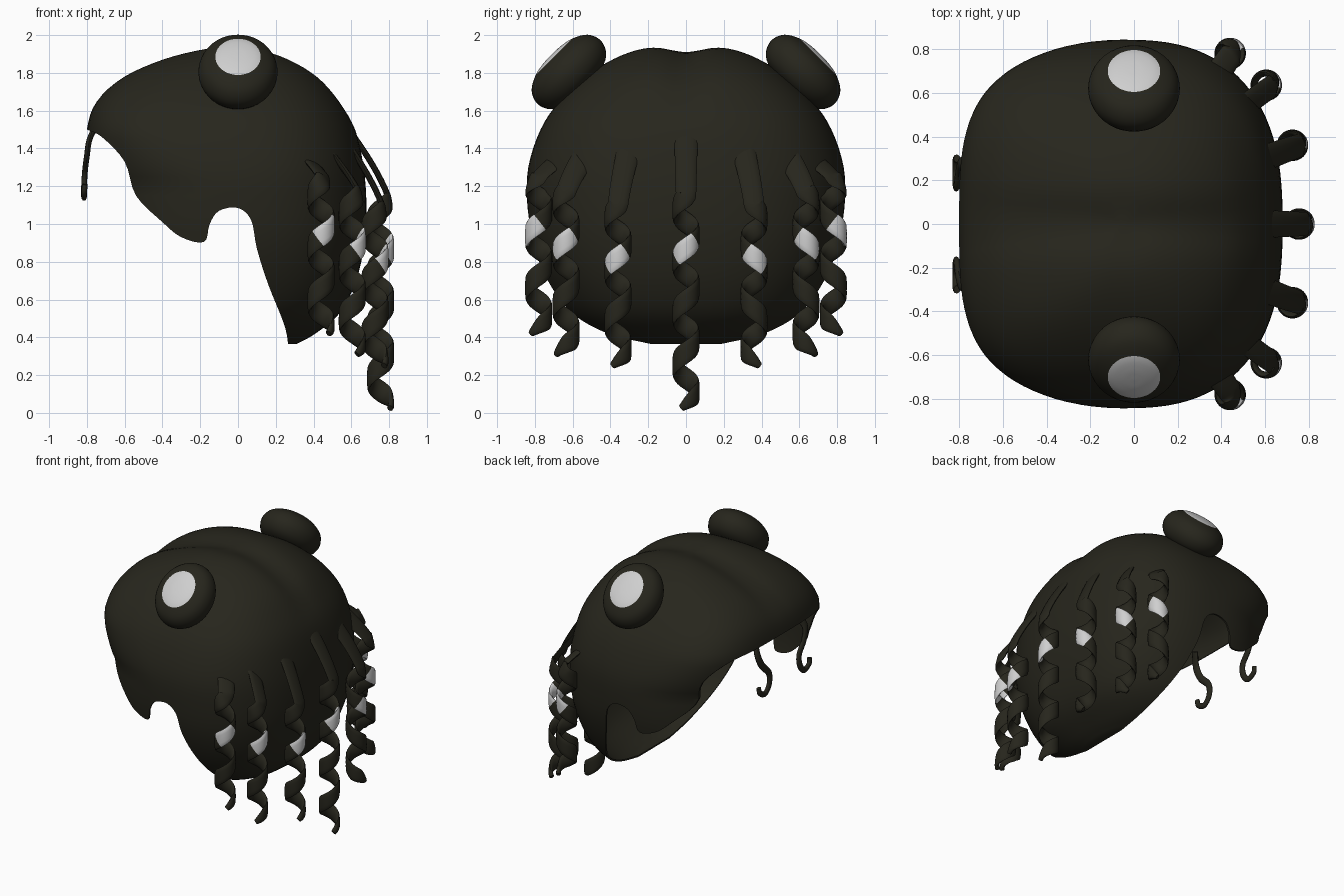
import bpy, bmesh, math
from mathutils import Vector

if "Cube" in bpy.data.objects:
    bpy.data.objects.remove(bpy.data.objects["Cube"])


def material(name, color):
    m = bpy.data.materials.new(name)
    m.use_nodes = True
    m.diffuse_color = (*color, 1)
    bsdf = next(n for n in m.node_tree.nodes if n.type == 'BSDF_PRINCIPLED')
    bsdf.inputs["Base Color"].default_value = (*color, 1)
    bsdf.inputs["Roughness"].default_value = 0.7
    return m


DARK = material("dark hair", (0.02, 0.019, 0.012))
WHITE = material("white hair", (0.62, 0.62, 0.62))


def spline(points, steps):
    """Smooth curve through the given points."""
    pts = [Vector(p) for p in points]
    pts = [2 * pts[0] - pts[1]] + pts + [2 * pts[-1] - pts[-2]]
    out = []
    for a, b, c, d in zip(pts, pts[1:], pts[2:], pts[3:]):
        for k in range(steps):
            t = k / steps
            out.append(0.5 * (2 * b + (c - a) * t + (2 * a - 5 * b + 4 * c - d) * t ** 2
                              + (3 * b - a - 3 * c + d) * t ** 3))
    return out + [pts[-2]]


def smooth(obj, angle=50):
    bpy.ops.object.select_all(action='DESELECT')
    obj.select_set(True)
    bpy.context.view_layer.objects.active = obj
    bpy.ops.object.shade_smooth_by_angle(angle=math.radians(angle))


def loft(name, rings, is_white=lambda i: False):
    """Skin a row of equal rings and close both ends."""
    bm = bmesh.new()
    rows = [[bm.verts.new(p) for p in ring] for ring in rings]
    n = len(rows[0])
    for i, (a, b) in enumerate(zip(rows, rows[1:])):
        for j in range(n):
            k = (j + 1) % n
            bm.faces.new((a[j], a[k], b[k], b[j])).material_index = int(is_white(i))
    bm.faces.new(rows[0]).material_index = int(is_white(0))
    bm.faces.new(rows[-1]).material_index = int(is_white(len(rows) - 2))
    bmesh.ops.recalc_face_normals(bm, faces=bm.faces[:])
    mesh = bpy.data.meshes.new(name)
    bm.to_mesh(mesh)
    bm.free()
    mesh.materials.append(DARK)
    mesh.materials.append(WHITE)
    obj = bpy.data.objects.new(name, mesh)
    bpy.context.collection.objects.link(obj)
    smooth(obj)
    return obj


def ribbon(name, path, normals, widths, thick, is_white=lambda i: False):
    """Sweep a flat oval along a path."""
    rings = []
    for i, p in enumerate(path):
        tangent = (path[min(i + 1, len(path) - 1)] - path[max(i - 1, 0)]).normalized()
        across = tangent.cross(normals[i]).normalized()
        out = across.cross(tangent)
        angles = [math.tau * k / 12 for k in range(12)]
        t = min(thick, widths[i])
        rings.append([p + across * widths[i] * math.cos(a) + out * t * math.sin(a)
                      for a in angles])
    return loft(name, rings, is_white)


# Hair cap: height, side reach, front reach, back reach
CENTRE = -0.05
levels = [(1.945, .02, .02, .02), (1.93, .22, .14, .17), (1.875, .38, .35, .33),
          (1.78, .53, .56, .48), (1.65, .67, .7, .59), (1.5, .77, .75, .67),
          (1.3, .835, .75, .715), (1.1, .84, .74, .73), (.9, .815, .72, .72),
          (.7, .745, .68, .675), (.53, .64, .6, .59), (.42, .49, .5, .46), (.365, .3, .4, .36)]


def signed_power(v, e):
    return math.copysign(abs(v) ** e, v)


rings = []
for z, side, front, back in spline(levels, 4):
    ring = []
    # the outline is squarer around the forehead than at the temples
    front_power = 2 / (2.2 + 1.1 * max(0, min(1, (z - 1.2) / 0.3)))
    for k in range(96):
        a = math.tau * k / 96
        power, reach = (0.78, back) if math.cos(a) > 0 else (front_power, front)
        y = side * signed_power(math.sin(a), power)
        # shallow parting along the crown
        dip = 0.035 * math.exp(-(y / 0.11) ** 2) * max(0, min(1, (z - 1.5) / 0.3))
        ring.append((CENTRE + reach * signed_power(math.cos(a), power), y, z - dip))
    rings.append(ring)
cap = loft("hair_cap", rings)

# Hairline cut through the sides
hairline = spline([(-.8, 1.5, 0), (-.72, 1.46, 0), (-.6, 1.33, 0), (-.54, 1.15, 0), (-.4, 1.01, 0),
                   (-.3, .93, 0), (-.18, .905, 0), (-.15, 1.0, 0), (-.1, 1.07, 0), (0, 1.085, 0),
                   (.07, 1.02, 0), (.1, .87, 0), (.16, .68, 0), (.25, .45, 0), (.27, .3, 0)], 4)
outline = [(-1.2, 0), (-1.2, 1.5)] + [(p.x, p.y) for p in hairline] + [(.27, 0)]
cutter = loft("hairline_cutter", [[(x, y, z) for x, z in outline] for y in (-1.2, 1.2)])
cutter.hide_render = True
bpy.context.view_layer.objects.active = cap
shell = cap.modifiers.new("shell", 'SOLIDIFY')
shell.thickness = 0.012
cut = cap.modifiers.new("hairline", 'BOOLEAN')
cut.object, cut.operation, cut.solver = cutter, 'DIFFERENCE', 'EXACT'
for mod in ("shell", "hairline"):
    bpy.ops.object.modifier_apply(modifier=mod)
bpy.data.objects.remove(cutter)
smooth(cap, 45)

# Buns with a pale patch on the outer face
profile = spline([(.003, .13, 0), (.06, .127, 0), (.12, .113, 0), (.185, .07, 0), (.21, 0, 0),
                  (.185, -.07, 0), (.12, -.11, 0), (.003, -.13, 0)], 4)
for label, s in (("left_side", 1), ("right_side", -1)):
    normal = Vector((0, s, 1)).normalized()
    slope = Vector((0, s, -1)).normalized()
    middle = Vector((0, s * 0.62, 1.805))
    rings = [[middle + Vector((p.x * math.cos(a), 0, 0)) + slope * p.x * 1.13 * math.sin(a)
              + normal * p.y for a in [math.tau * k / 40 for k in range(40)]] for p in profile]
    loft("bun_" + label, rings, lambda i: i < 8)

# Ringlets around the back: a flat root strip, then coils with one pale band
PITCH, RADIUS = 0.275, 0.056


def ringlet(name, x, y, top, bottom, band, facing, s):
    out = Vector((x - CENTRE, y, 0)).normalized()
    path, normals, widths, turns = [], [], [], []
    count = 120
    for i in range(count + 1):
        z = top + (bottom - top) * i / count
        grow = min(1, (top - z) / (top - band - PITCH * 0.8))
        turn = min(math.tau, math.tau * (z - band) / PITCH)
        a = math.radians(facing) + turn
        radial = Vector((math.cos(a), math.sin(a), 0))
        p = Vector((x, y, z)) - out * 0.14 * (1 - grow) ** 1.5 + radial * RADIUS * grow
        p.y *= s
        path.append(p)
        normals.append(Vector((radial.x, radial.y * s, 0)))
        widths.append(0.052 * min(1.2 - 0.2 * grow, 0.35 + (z - bottom) / 0.1))
        turns.append(turn)
    ribbon(name, path, normals, widths, 0.016, lambda i: abs(turns[i]) < 0.95)


ringlet("ringlet_centre", .755, 0, 1.46, .025, .87, 0, 1)
for label, s in (("left_side", 1), ("right_side", -1)):
    ringlet("ringlet_inner_" + label, .725, -.36, 1.4, .25, .82, -5, -s)
    ringlet("ringlet_middle_" + label, .605, -.635, 1.36, .31, .9, -12, -s)
    ringlet("ringlet_outer_" + label, .44, -.78, 1.35, .42, .97, -45, -s)

# Loose curled strands at the forehead
for label, s in (("left_side", 1), ("right_side", -1)):
    path = spline([(-.74, s * .24, 1.54), (-.785, s * .28, 1.45), (-.8, s * .25, 1.36),
                   (-.81, s * .18, 1.28), (-.815, s * .18, 1.2), (-.815, s * .23, 1.145),
                   (-.815, s * .29, 1.17), (-.81, s * .3, 1.21)], 6)
    widths = [0.03 - 0.012 * i / len(path) for i in range(len(path))]
    ribbon("forehead_strand_" + label, path, [Vector((1, 0, 0))] * len(path), widths, 0.015)
